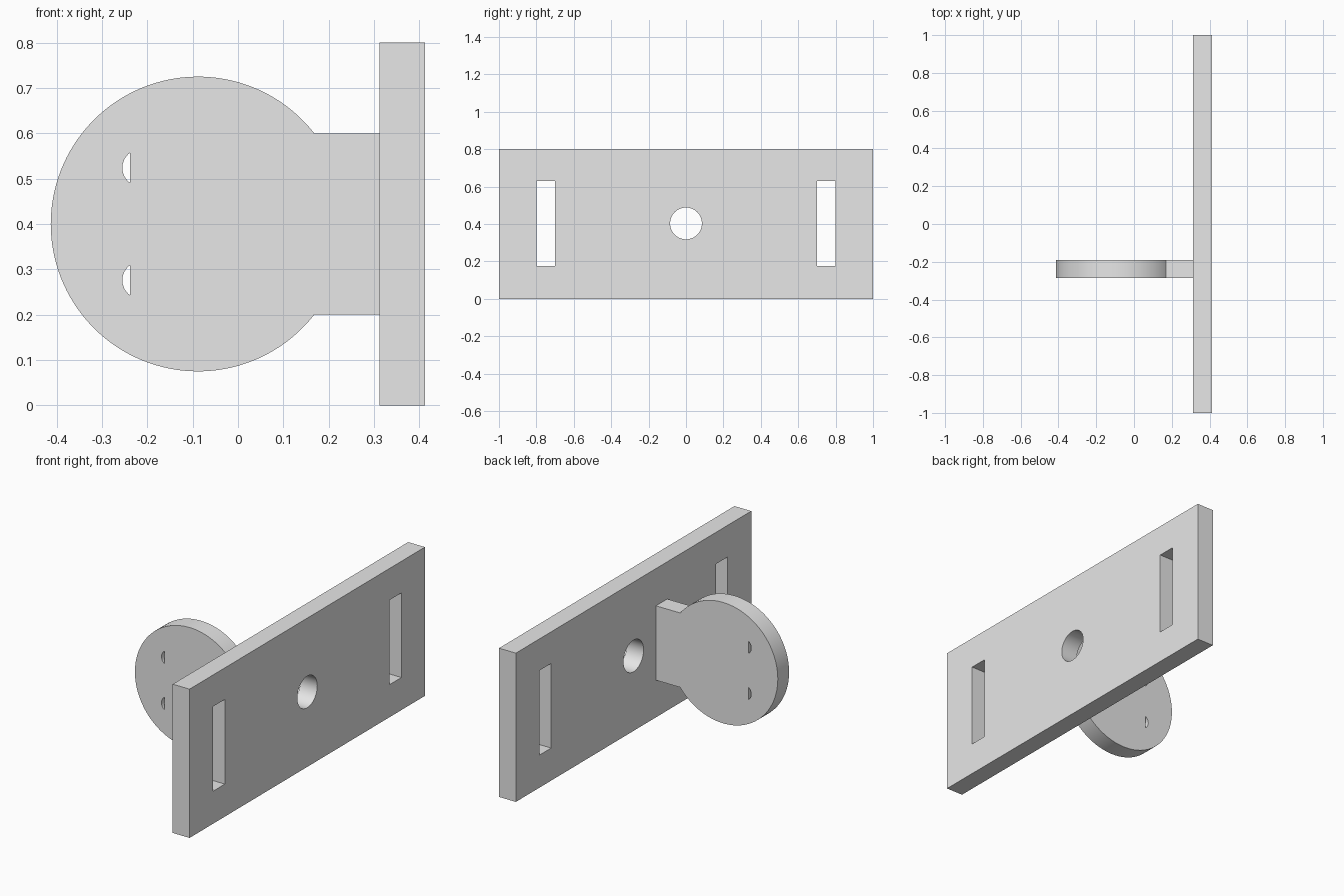
import bpy, bmesh
from math import sin, cos, pi, asin, acos

if "Cube" in bpy.data.objects:
    bpy.data.objects.remove(bpy.data.objects["Cube"], do_unlink=True)

grey = bpy.data.materials.new("plain_grey")
grey.use_nodes = True
grey.diffuse_color = (0.8, 0.8, 0.8, 1)
grey.node_tree.nodes["Principled BSDF"].inputs["Base Color"].default_value = (0.8, 0.8, 0.8, 1)


def arc(cx, cz, r, start, end, steps):
    return [(cx + r * cos(start + (end - start) * i / steps),
             cz + r * sin(start + (end - start) * i / steps)) for i in range(steps + 1)]


def rectangle(a0, a1, b0, b1):
    return [(a0, b0), (a1, b0), (a1, b1), (a0, b1)]


def prism(name, profile, axis, low, high):
    """Extrude a profile (horizontal, z) along x or y."""
    bm = bmesh.new()
    place = (lambda a, b: (low, a, b)) if axis == "x" else (lambda a, b: (a, low, b))
    face = bm.faces.new([bm.verts.new(place(a, b)) for a, b in profile])
    result = bmesh.ops.extrude_face_region(bm, geom=[face])
    top = [g for g in result["geom"] if isinstance(g, bmesh.types.BMVert)]
    depth = high - low
    bmesh.ops.translate(bm, verts=top, vec=(depth, 0, 0) if axis == "x" else (0, depth, 0))
    bmesh.ops.recalc_face_normals(bm, faces=bm.faces)
    mesh = bpy.data.meshes.new(name)
    bm.to_mesh(mesh)
    bm.free()
    mesh.materials.append(grey)
    obj = bpy.data.objects.new(name, mesh)
    bpy.context.collection.objects.link(obj)
    return obj


def cut(obj, cutters):
    """Subtract the cutters, then discard them."""
    bpy.context.view_layer.objects.active = obj
    for cutter in cutters:
        cutter.hide_render = True
        mod = obj.modifiers.new("cut", "BOOLEAN")
        mod.operation, mod.solver, mod.object = "DIFFERENCE", "EXACT", cutter
        bpy.ops.object.modifier_apply(modifier=mod.name)
        bpy.data.objects.remove(cutter, do_unlink=True)
    bpy.ops.object.select_all(action="DESELECT")
    obj.select_set(True)
    bpy.ops.object.shade_smooth_by_angle(angle=pi / 6)


# Mounting plate with a round hole and two upright slots
plate_in, plate_out = 0.312, 0.412
plate = prism("mounting_plate", rectangle(-1, 1, 0, 0.8), "x", plate_in, plate_out)
cutters = [prism("round_hole", arc(0, 0.403, 0.085, 0, 2 * pi, 64)[:-1], "x", 0.2, 0.5)]
for side in (-1, 1):
    cutters.append(prism("slot", rectangle(side * 0.75 - 0.05, side * 0.75 + 0.05, 0.175, 0.63),
                         "x", 0.2, 0.5))
cut(plate, cutters)

# Round bracket with a straight arm reaching the plate
radius, mid = 0.325, 0.4
join = asin(0.2 / radius)
outline = arc(-0.088, mid, radius, join, 2 * pi - join, 96)
outline += [(plate_in, mid - 0.2), (plate_in, mid + 0.2)]
bracket = prism("round_bracket", outline, "y", -0.286, -0.19)

# Two half-moon holes, flat side towards the plate
half = acos(0.024 / 0.041)
cut(bracket, [prism("half_moon", arc(-0.214, mid + s * 0.124, 0.041, pi - half, pi + half, 16),
                    "y", -0.4, -0.1) for s in (-1, 1)])
